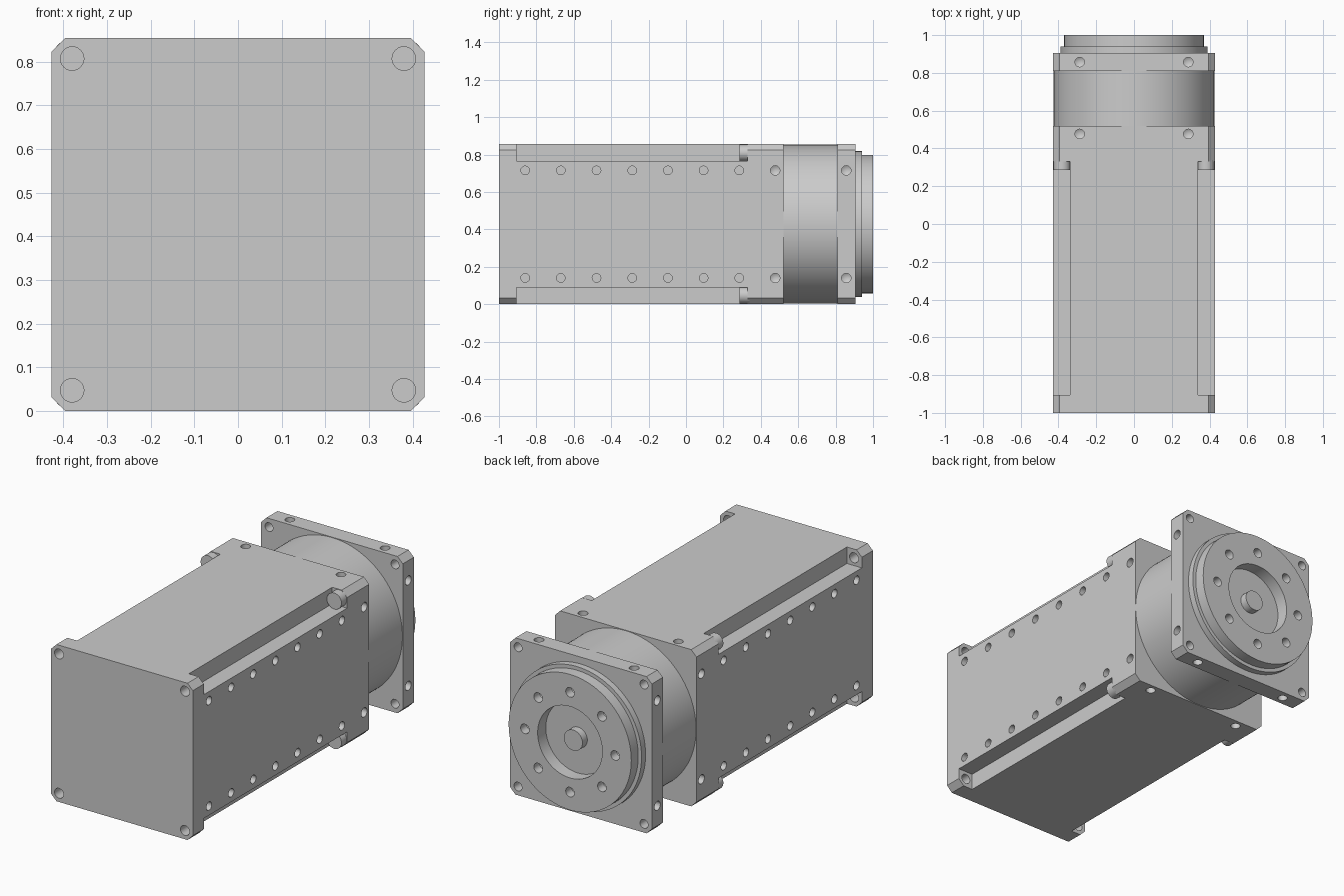
import bpy, bmesh
from math import cos, sin, pi, radians
from mathutils import Vector, Matrix

if "Cube" in bpy.data.objects:
    bpy.data.objects.remove(bpy.data.objects["Cube"])

H = 0.4275            # half width of the square section, also axis height
CH = 0.032            # corner chamfer
SIGNS = [(sx, sz) for sx in (-1, 1) for sz in (-1, 1)]
AXIS = Vector((0, 0, H))
BACK = Vector((0, 1, 0))


def finish(bm, name):
    bmesh.ops.recalc_face_normals(bm, faces=bm.faces)
    mesh = bpy.data.meshes.new(name)
    bm.to_mesh(mesh)
    bm.free()
    obj = bpy.data.objects.new(name, mesh)
    bpy.context.collection.objects.link(obj)
    return obj


def smooth(obj):
    bpy.ops.object.select_all(action='DESELECT')
    bpy.context.view_layer.objects.active = obj
    obj.select_set(True)
    bpy.ops.object.shade_smooth_by_angle(angle=radians(25))


def lathe(bm, profile, origin, direction, n):
    """Closed solid of revolution; profile is (radius, distance) along direction."""
    mat = Matrix.Translation(origin) @ Vector(direction).to_track_quat('Z', 'Y').to_matrix().to_4x4()
    rings = []
    for r, d in profile:
        count = n if r > 0 else 1
        rings.append([bm.verts.new(mat @ Vector((r * cos(2 * pi * i / n), r * sin(2 * pi * i / n), d)))
                      for i in range(count)])
    for a, b in zip(rings, rings[1:]):
        for i in range(n):
            j = (i + 1) % n
            quad = [a[i % len(a)], a[j % len(a)], b[j % len(b)], b[i % len(b)]]
            bm.faces.new(list(dict.fromkeys(quad)))


def drill(bm, origin, direction, r, depth, tip=0.0):
    lathe(bm, [(0, -0.02), (r, -0.02), (r, depth), (0, depth + tip)], origin, direction, 24)


def turned(name, profile, n=96, origin=AXIS):
    bm = bmesh.new()
    lathe(bm, profile, origin, BACK, n)
    return finish(bm, name)


def chamfered_block(name, y0, y1):
    a, b = H, H - CH
    pts = [(a, -b), (a, b), (b, a), (-b, a), (-a, b), (-a, -b), (-b, -a), (b, -a)]
    bm = bmesh.new()
    face = bm.faces.new([bm.verts.new((x, y0, z + H)) for x, z in pts])
    ext = bmesh.ops.extrude_face_region(bm, geom=[face])
    bmesh.ops.translate(bm, vec=(0, y1 - y0, 0),
                        verts=[v for v in ext['geom'] if isinstance(v, bmesh.types.BMVert)])
    return finish(bm, name)


def cut(obj, bm):
    cutter = finish(bm, "cutter")
    cutter.hide_render = True
    mod = obj.modifiers.new("cut", 'BOOLEAN')
    mod.operation = 'DIFFERENCE'
    mod.solver = 'EXACT'
    mod.object = cutter
    bpy.context.view_layer.objects.active = obj
    bpy.ops.object.modifier_apply(modifier=mod.name)
    bpy.data.objects.remove(cutter)


def ring_of_side_holes(bm, y):
    """Two drilled holes on each of the four sides."""
    for s, t in SIGNS:
        drill(bm, (s * H, y, H + t * 0.2875), (-s, 0, 0), 0.025, 0.05, 0.015)
        drill(bm, (t * 0.2875, y, H + s * H), (0, 0, -s), 0.025, 0.05, 0.015)


# Main housing with long corner channels
body = chamfered_block("housing", -1.0, 0.52)
bm = bmesh.new()
for sx, sz in SIGNS:
    mat = Matrix.Translation((sx * 0.4375, -0.2875, H + sz * 0.4375)) @ Matrix.Diagonal((0.2, 1.235, 0.2, 1))
    bmesh.ops.create_cube(bm, size=1, matrix=mat)
cut(body, bm)

# Housing holes: front corners, side rows, rear collar
bm = bmesh.new()
for sx, sz in SIGNS:
    drill(bm, (sx * 0.38, -1, H + sz * 0.38), BACK, 0.027, 0.12)
    for i in range(7):
        drill(bm, (sx * H, -0.86 + i * 0.1908, H + sz * 0.2875), (-sx, 0, 0), 0.023, 0.045)
ring_of_side_holes(bm, 0.477)
cut(body, bm)
smooth(body)

# Bolt heads at the ends of the channels
for i, (sx, sz) in enumerate(SIGNS):
    smooth(turned(f"bolt_head_{i + 1}", [(0, 0.285), (0.044, 0.285), (0.044, 0.34), (0, 0.34)],
                  32, Vector((sx * 0.381, 0, H + sz * 0.381))))

# Round gear section
smooth(turned("round_section", [(0, 0.51), (0.425, 0.51), (0.425, 0.82), (0, 0.82)], 128))

# Mounting flange
flange = chamfered_block("mounting_flange", 0.81, 0.905)
bm = bmesh.new()
for sx, sz in SIGNS:
    drill(bm, (sx * 0.38, 0.81, H + sz * 0.38), BACK, 0.024, 0.12)
ring_of_side_holes(bm, 0.857)
cut(flange, bm)
smooth(flange)

# Stepped output disc with recess and bolt circle
disc = turned("output_disc", [(0, 0.93), (0.195, 0.93), (0.195, 1.0), (0.37, 1.0), (0.37, 0.94),
                              (0.39, 0.94), (0.39, 0.895), (0, 0.895)])
bm = bmesh.new()
for i in range(8):
    a = i * pi / 4
    drill(bm, (0.272 * cos(a), 1.0, H + 0.272 * sin(a)), (0, -1, 0), 0.026, 0.05, 0.012)
cut(disc, bm)
smooth(disc)

# Centre pin
smooth(turned("centre_pin", [(0, 0.92), (0.056, 0.92), (0.056, 0.972), (0, 0.972)], 32))
